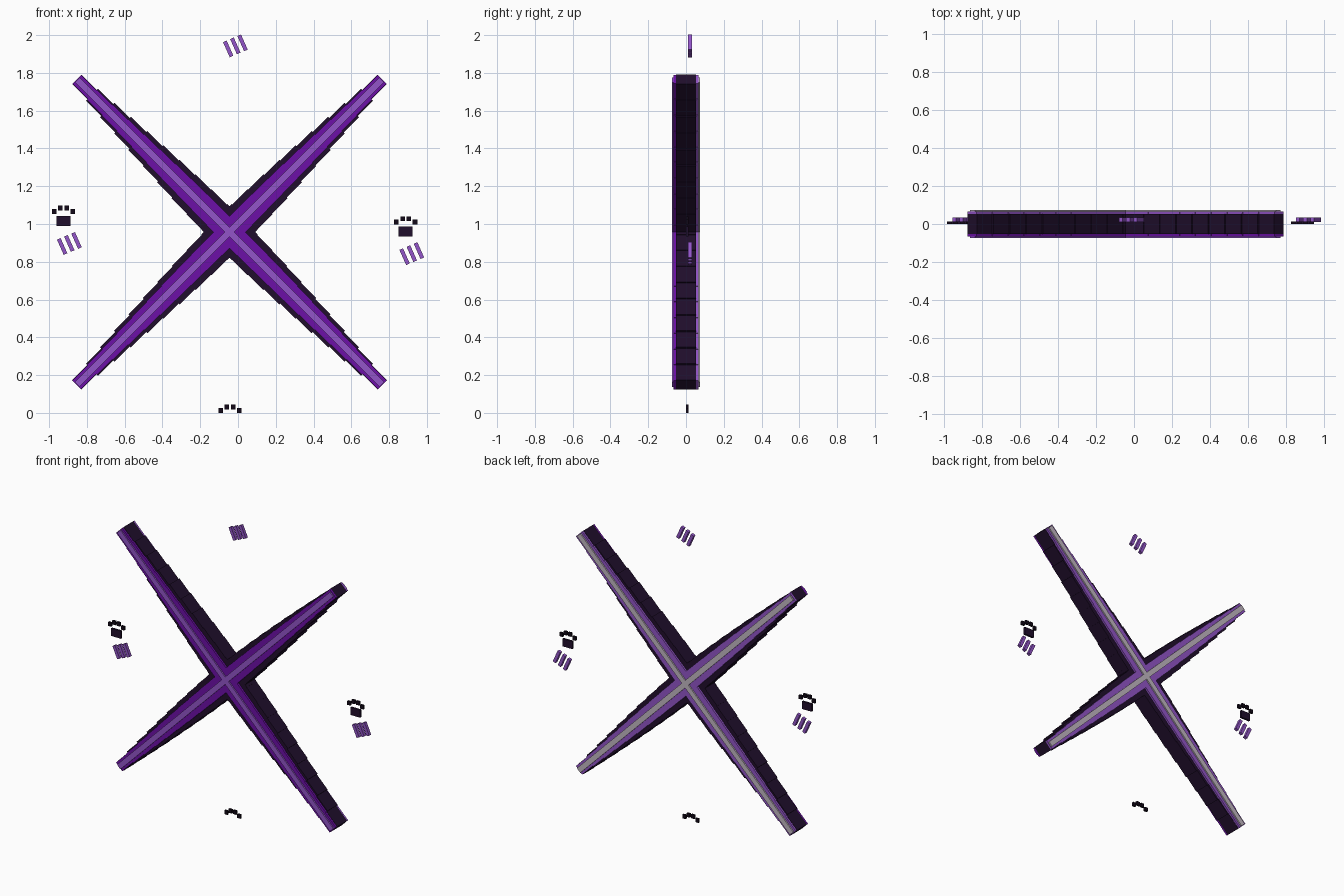
import bpy, bmesh, math
from mathutils import Matrix, Vector

cube = bpy.data.objects.get("Cube")
if cube:
    bpy.data.objects.remove(cube, do_unlink=True)


def material(name, rgb):
    m = bpy.data.materials.new(name)
    m.use_nodes = True
    m.diffuse_color = (*rgb, 1)
    m.node_tree.nodes["Principled BSDF"].inputs["Base Color"].default_value = (*rgb, 1)
    return m


DARK = material("dark plum", (0.0144, 0.0045, 0.025))
BLACK = material("near black", (0.006, 0.0025, 0.009))
PURPLE = material("deep purple", (0.15, 0.005, 0.39))
LILAC = material("lilac", (0.29, 0.09, 0.58))
PALE = material("pale grey", (0.54, 0.48, 0.54))


def plate(name, outline, y0, y1, mat, centre, angle=0):
    """Extrude an outline in the x-z plane between two depths."""
    bm = bmesh.new()
    face = bm.faces.new([bm.verts.new((x, y0, z)) for x, z in outline])
    ext = bmesh.ops.extrude_face_region(bm, geom=[face])
    moved = [v for v in ext["geom"] if isinstance(v, bmesh.types.BMVert)]
    bmesh.ops.translate(bm, verts=moved, vec=(0, y1 - y0, 0))
    bmesh.ops.recalc_face_normals(bm, faces=bm.faces)
    mesh = bpy.data.meshes.new(name)
    bm.to_mesh(mesh)
    bm.free()
    mesh.materials.append(mat)
    obj = bpy.data.objects.new(name, mesh)
    obj.matrix_world = (Matrix.Translation(Vector((centre[0], 0, centre[1])))
                        @ Matrix.Rotation(angle, 4, "Y"))
    bpy.context.collection.objects.link(obj)


def rect(w, h):
    return [(-w / 2, -h / 2), (w / 2, -h / 2), (w / 2, h / 2), (-w / 2, h / 2)]


def stepped(mid, tip, half=1.144, steps=10):
    """Blade outline that narrows in steps from the middle to both tips."""
    quarter = []
    for i in range(steps):
        w = tip + (mid - tip) * (1 - (i / (steps - 1)) ** 1.5)
        quarter += [(half * i / steps, w), (half * (i + 1) / steps, w)]
    quarter = quarter[1:]
    top = [(-x, w) for x, w in reversed(quarter)] + quarter
    return top + [(x, -w) for x, w in reversed(top)]


# Two crossed blades, each a dark core with layered plates on both faces
CENTRE = (-0.045, 0.957)
for side, angle in (("rising", -math.pi / 4), ("falling", math.pi / 4)):
    plate(side + "_core", stepped(0.096, 0.035), -0.053, 0.053, DARK, CENTRE, angle)
    plate(side + "_front_panel", stepped(0.06, 0.033), -0.066, -0.053, PURPLE, CENTRE, angle)
    plate(side + "_back_panel", stepped(0.06, 0.033), 0.053, 0.066, LILAC, CENTRE, angle)
    plate(side + "_front_stripe", rect(2.28, 0.036), -0.075, -0.066, LILAC, CENTRE, angle)
    plate(side + "_back_stripe", rect(2.28, 0.036), 0.066, 0.075, PALE, CENTRE, angle)

# Slanted claw marks in groups of three
for group, (cx, cz) in (("top", (-0.014, 1.943)), ("right", (-0.893, 0.897)),
                        ("left", (0.92, 0.843))):
    for i in (-1, 0, 1):
        plate(f"{group}_claw_mark_{i + 2}", rect(0.021, 0.088), 0.011, 0.033, LILAC,
              (cx + 0.038 * i, cz + 0.016 * i), math.radians(-24))

# Paw prints: four toes each, with a pad on the two side prints
for group, (cx, cz), has_pad in (("right", (-0.924, 1.016), True),
                                 ("left", (0.888, 0.96), True),
                                 ("bottom", (-0.043, -0.037), False)):
    for i, (dx, dz) in enumerate(((-0.049, 0.05), (-0.017, 0.068),
                                  (0.017, 0.068), (0.049, 0.05))):
        plate(f"{group}_paw_toe_{i + 1}", rect(0.024, 0.026), 0, 0.014, BLACK,
              (cx + dx, cz + dz))
    if has_pad:
        plate(group + "_paw_pad", rect(0.074, 0.052), 0, 0.014, DARK, (cx, cz))
